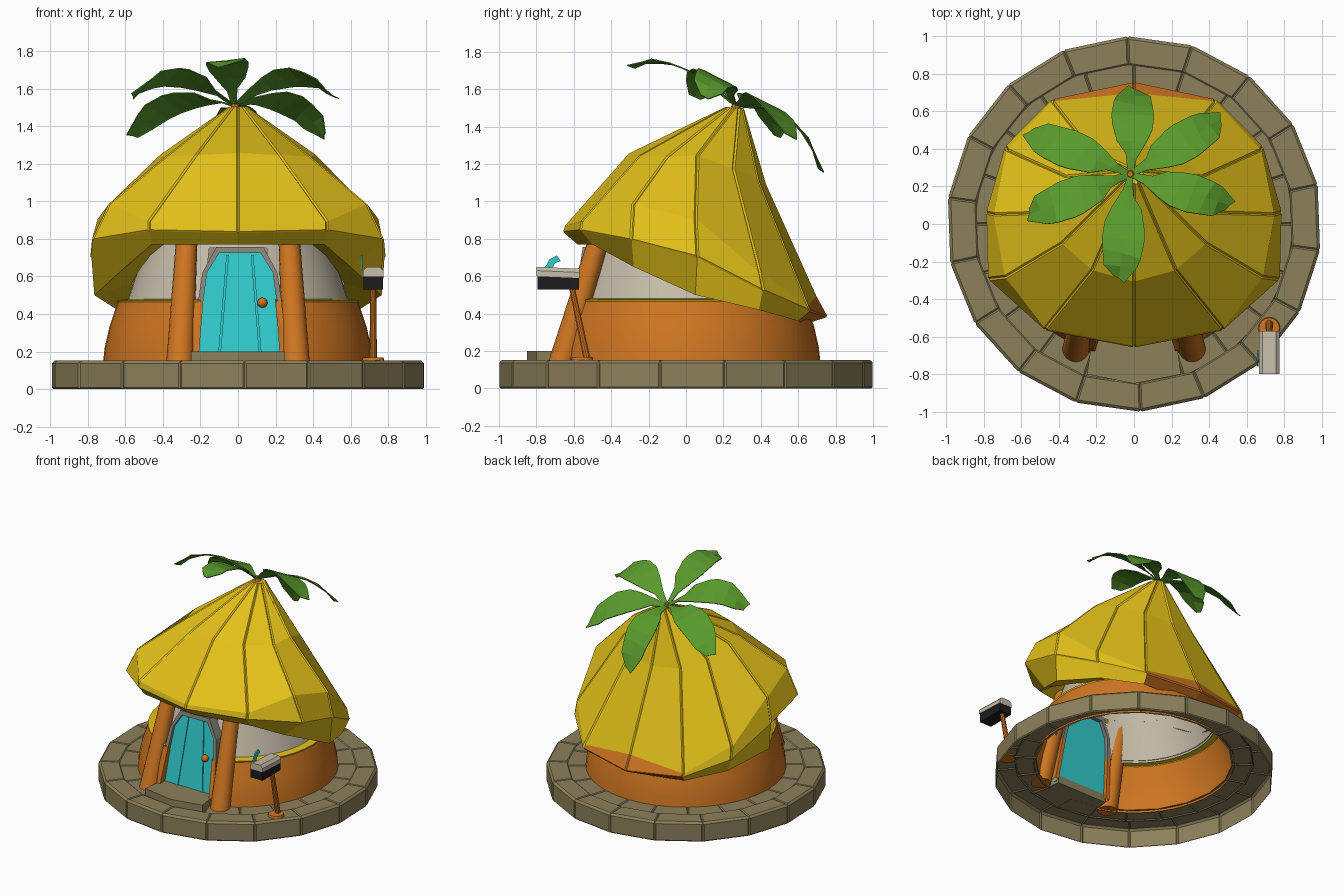
import bpy, bmesh
from math import sin, cos, pi, radians
from mathutils import Vector

if "Cube" in bpy.data.objects:
    bpy.data.objects.remove(bpy.data.objects["Cube"])


def material(name, *rgb):
    m = bpy.data.materials.new(name)
    m.use_nodes = True
    m.diffuse_color = (*rgb, 1)
    m.node_tree.nodes["Principled BSDF"].inputs["Base Color"].default_value = (*rgb, 1)
    return m


STONE = material("stone", .265, .22, .105)
GREY = material("frame grey", .25, .235, .2)
ORANGE = material("clay orange", .62, .18, .015)
YELLOW = material("thatch yellow", .78, .54, .01)
PLASTER = material("plaster", .57, .51, .4)
TEAL = material("door turquoise", .03, .6, .61)
GREEN = material("leaf green", .1, .32, .025)
BLACK = material("box black", .012, .012, .012)


def build(name, verts, faces, *mats, smooth=False):
    me = bpy.data.meshes.new(name)
    me.from_pydata(verts, [], faces)
    bm = bmesh.new()
    bm.from_mesh(me)
    bmesh.ops.recalc_face_normals(bm, faces=bm.faces)
    bm.to_mesh(me)
    bm.free()
    for m in mats:
        me.materials.append(m)
    ob = bpy.data.objects.new(name, me)
    bpy.context.collection.objects.link(ob)
    if smooth:
        bpy.ops.object.select_all(action="DESELECT")
        ob.select_set(True)
        bpy.context.view_layer.objects.active = ob
        bpy.ops.object.shade_smooth_by_angle(angle=radians(35))
    return ob


def raise_panels(ob, groups, width, height):
    """Raise groups of faces, leaving grooves between them."""
    bm = bmesh.new()
    bm.from_mesh(ob.data)
    bm.faces.ensure_lookup_table()
    for panel in [[bm.faces[i] for i in g] for g in groups]:
        bmesh.ops.inset_region(bm, faces=panel, thickness=width, depth=height,
                               use_even_offset=True, use_boundary=True)
    bm.to_mesh(ob.data)
    bm.free()


def prism(name, near, far, mat, **kw):
    """Solid between two matching outlines."""
    n = len(near)
    sides = [(i, (i + 1) % n, n + (i + 1) % n, n + i) for i in range(n)]
    return build(name, near + far, sides + [tuple(range(n)), tuple(range(n, 2 * n))], mat, **kw)


def rod(name, a, b, r0, r1, mat, n=16):
    """Tapered rod with level ends."""
    ring = lambda p, r: [(p[0] + r * cos(i * 2 * pi / n), p[1] + r * sin(i * 2 * pi / n), p[2]) for i in range(n)]
    return prism(name, ring(a, r0), ring(b, r1), mat, smooth=True)


# Stone base: hollow shells with raised blocks, open underneath
def block_ring(name, count, offset, profile):
    verts, faces, m = [], [], len(profile)
    for i in range(count):
        a = radians(offset) + i * 2 * pi / count
        verts += [(r * cos(a), r * sin(a), z) for r, z in profile]
        j = (i + 1) % count
        faces += [(i*m+k, j*m+k, j*m+k+1, i*m+k+1) for k in range(m - 1)]
    ob = build(name, verts, faces, STONE)
    if ob.data.polygons[m - 2].normal.z < 0:
        ob.data.flip_normals()
    raise_panels(ob, [[i] for i in range(len(faces))], .008, .007)


block_ring("outer_stones", 18, 12, [(.993, 0), (.993, .145), (.848, .145)])
block_ring("inner_stones", 20, 18, [(.86, .139), (.7, .139)])
step = [(-.25, -.8), (0, -.85), (.25, -.8), (.22, -.58), (-.22, -.58)]
prism("door_step", [(x, y, .14) for x, y in step], [(x, y, .2) for x, y in step], STONE)


# Round walls, open at the doorway
def wall(name, profile, gap, mat, n=40):
    verts, faces, m = [], [], len(profile)
    for i in range(n + 1):
        a = radians(gap + (360 - 2 * gap) * i / n)
        verts += [(r * sin(a), -r * cos(a), z) for r, z in profile]
    for i in range(n):
        faces += [(i*m+j, i*m+j+1, i*m+m+j+1, i*m+m+j) for j in range(m - 1)]
    build(name, verts, faces, mat, smooth=True)


wall("lower_wall", [(.72, .13), (.71, .22), (.685, .33), (.64, .465)], 18, ORANGE)
wall("wall_trim", [(.64, .463), (.645, .475), (.58, .48)], 18, YELLOW)
wall("upper_wall", [(.59, .465), (.54, .62), (.495, .75)], 18, PLASTER)
wall("wall_head", [(.495, .75), (.46, .86)], 0, PLASTER)


# Leaning arched door, recessed in its frame
def lean(x, z, out=0):
    return (x + .01, -.61 + .15 * (z - .17) - out, z)


arch = [(-.22, .16), (-.195, .47), (-.175, .62), (-.11, .725), (.11, .725), (.175, .62), (.195, .47), (.22, .16)]
outer = [(x * 1.14, z + (.032 if z > .7 else 0)) for x, z in arch]
prism("door", [lean(x, z, .01) for x, z in arch], [lean(x, z, -.02) for x, z in arch], TEAL)
for side in (-1, 1):
    b, t, w = side * .11, side * .065, .007
    strip = [(b - w, .17), (b + w, .17), (t + w, .715), (t - w, .715)]
    prism("door_batten", [lean(x, z, .018) for x, z in strip], [lean(x, z, .005) for x, z in strip], TEAL)
verts = []
for line, front in ((arch, 1), (outer, 1), (outer, 0), (arch, 0)):
    verts += [lean(x, z, .03 + .1 * max(0, .6 - z) if front else -.05) for x, z in line]
n = len(arch)
frame = build("door_frame", verts, [(n*r+i, n*r+i+1, n*((r+1) % 4)+i+1, n*((r+1) % 4)+i)
                                    for r in range(4) for i in range(n - 1)], GREY, ORANGE)
for f in frame.data.polygons:  # clay jambs below the trim
    f.material_index = int(f.center.z < .47)
bpy.ops.mesh.primitive_uv_sphere_add(segments=12, ring_count=8, radius=.027, location=lean(.12, .46, .03))
bpy.context.object.name = "door_knob"
bpy.context.object.data.materials.append(ORANGE)

# Leaning porch posts
for side in (-1, 1):
    rod("porch_post", (side * .31, -.665, .14), (side * .27, -.45, .85), .072, .056, ORANGE)


# Tilted roof: half rings from front to back, mirrored; the last ring folds under to the wall
def fold(x, y, z):
    z = max(z + .06, .48)
    d = Vector((x, y, 0)).normalized() * (.6 - .33 * (z - .465))
    return (d.x, d.y, z)


crown = [(.04 * sin(k * pi / 6), .26 - .04 * cos(k * pi / 6), 1.5) for k in range(7)]
middle = [(0, -.3, 1.25), (.22, -.24, 1.24), (.38, -.1, 1.23), (.41, .06, 1.24),
          (.36, .25, 1.17), (.22, .38, 1.11), (0, .42, 1.09)]
shoulder = [(0, -.64, .865), (.47, -.55, .89), (.68, -.28, .98), (.74, .05, .9),
            (.67, .39, .62), (.43, .645, .44), (0, .69, .49)]
rim = [(0, -.65, .83), (.47, -.56, .84), (.77, -.29, .79), (.78, .06, .7),
       (.68, .41, .52), (.43, .66, .41), (0, .75, .38)]
hem = [(0, -.58, .77), (.46, -.5, .77), (.6, -.28, .65), (.765, .05, .5),
       (.64, .39, .42), (.41, .6, .36), (0, .64, .345)]
rings = [crown, middle, shoulder, rim, hem, [fold(*p) for p in hem]]
N = 12
verts = [p for r in rings for p in r + [(-x, y, z) for x, y, z in r[5:0:-1]]]
faces = [(r*N+i, r*N+(i+1) % N, (r+1)*N+(i+1) % N, (r+1)*N+i) for r in range(len(rings) - 1) for i in range(N)]
roof = build("roof", verts, faces + [tuple(range(N))], YELLOW, ORANGE)
for r in range(2, 5):  # bare clay at the back of the eave
    for i in (5, 6):
        roof.data.polygons[r * N + i].material_index = 1
raise_panels(roof, [[r * N + i for r in range(3)] for i in range(N)], .007, .009)


# Palm crown: broad drooping leaves, all tilted with the roof
def leaf(tip, lift, reach=.6):
    root, tip = Vector((-.02, .265, 1.51)), Vector(tip)
    mid = root.lerp(tip, reach) + Vector((0, 0, lift))
    side = (tip - root).cross(Vector((0, .5, 1))).normalized()
    widths = [.012, .03, .08, .108, .114, .104, .09, .03]
    verts, faces = [], []
    for i, w in enumerate(widths):
        t = i / (len(widths) - 1)
        p = root * (1 - t) ** 2 + mid * 2 * t * (1 - t) + tip * t * t
        ragged = (tip - root) * (.04 if i % 2 else 0)
        verts += [p - side * w + ragged, p, p + side * w - ragged / 2]
    for i in range(len(widths) - 1):
        k = 3 * i
        faces += [(k, k+1, k+4, k+3), (k+1, k+2, k+5, k+4)]
    mod = build("palm_leaf", verts, faces, GREEN).modifiers.new("thickness", "SOLIDIFY")
    mod.thickness = .006


leaf((-.08, -.29, 1.72), .2)
leaf((-.56, .05, 1.56), .25)
leaf((.51, .1, 1.56), .25)
leaf((-.56, .49, 1.35), .22)
leaf((.46, .56, 1.35), .22)
leaf((0, .72, 1.17), .3, .75)
rod("crown_stub", (-.01, .265, 1.48), (-.02, .265, 1.53), .035, .015, ORANGE, 8)

# Mailbox on a leaning pole
rod("mailbox_foot", (.72, -.555, .14), (.72, -.555, .168), .062, .055, ORANGE)
rod("mailbox_pole", (.72, -.53, .16), (.72, -.61, .54), .02, .016, ORANGE, 10)
body = [(.668, .53), (.772, .53), (.772, .602), (.668, .602)]
prism("mailbox_body", [(x, -.795, z) for x, z in body], [(x, -.572, z) for x, z in body], BLACK)
lid = [(.665, .6), (.775, .6), (.775, .63), (.755, .65), (.685, .65), (.665, .63)]
prism("mailbox_lid", [(x, -.8, z) for x, z in lid], [(x, -.57, z - .01) for x, z in lid], PLASTER)
flag = [(-.76, .635), (-.72, .635), (-.7, .67), (-.67, .68), (-.69, .71), (-.73, .69)]
prism("mailbox_flag", [(.655, y, z) for y, z in flag], [(.664, y, z) for y, z in flag], TEAL)
